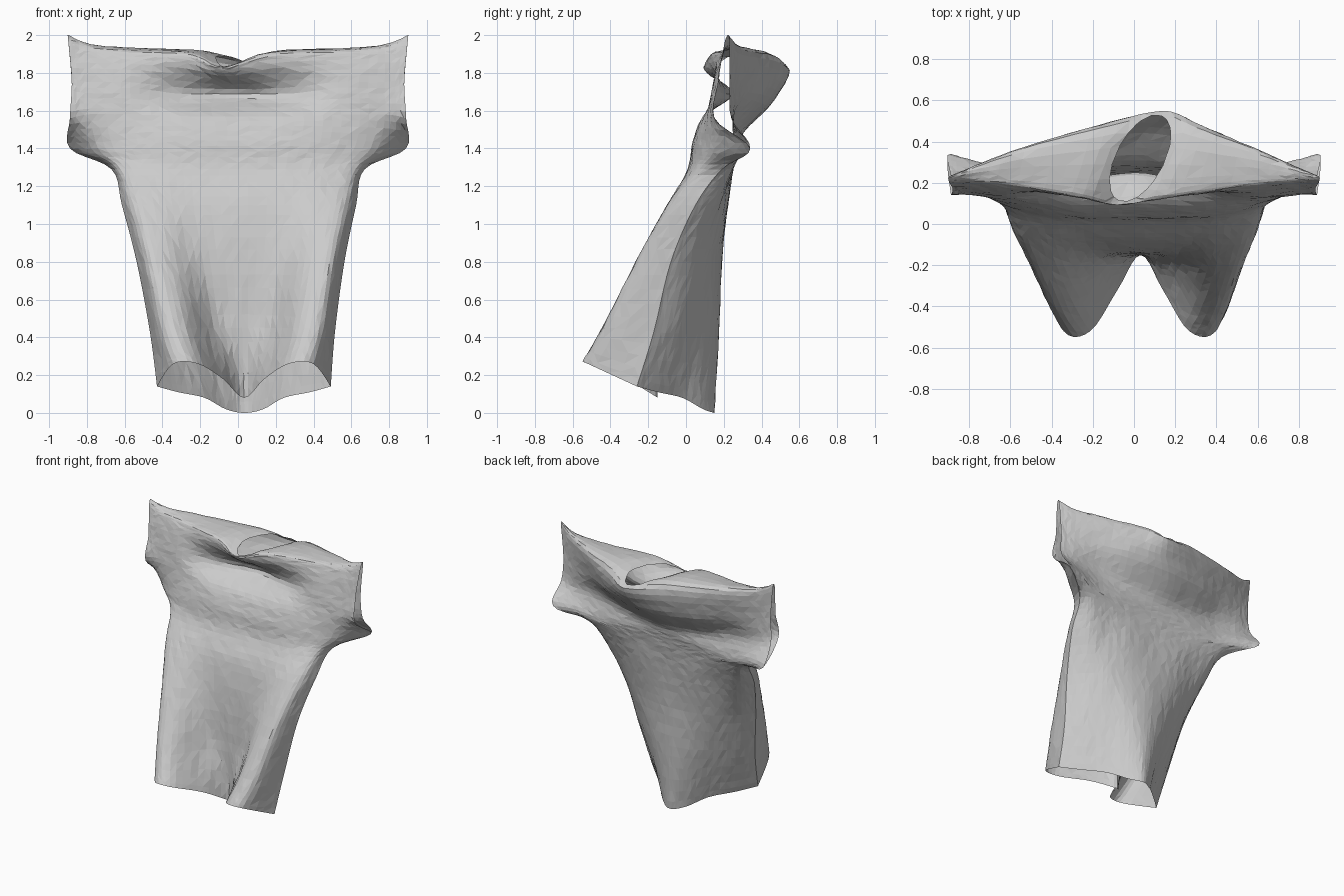
import bpy, bmesh, random
from mathutils import Vector

random.seed(4)
STEPS = 5            # mesh steps between control points
SLEEVE_ROW = 5       # control row where the sleeve underside ends

cube = bpy.data.objects.get("Cube")
if cube:
    bpy.data.objects.remove(cube)

# Half cross-sections from the centre line to the side seam.
front_body = [
    [(0, -.15, .08), (.11, -.32, .18), (.24, -.52, .26), (.37, -.52, .26), (.46, -.26, .14)],
    [(0, -.15, .45), (.15, -.2, .45), (.3, -.42, .45), (.43, -.41, .45), (.49, -.17, .43)],
    [(0, -.13, .8), (.2, -.15, .8), (.37, -.25, .8), (.49, -.25, .8), (.55, -.08, .8)],
    [(0, -.08, 1.1), (.24, -.08, 1.1), (.42, -.1, 1.1), (.56, -.08, 1.1), (.62, .05, 1.1)],
    [(0, .01, 1.29), (.25, .01, 1.29), (.45, .02, 1.29), (.62, .07, 1.29), (.67, .19, 1.29)],
]
front_yoke = [
    [(0, .04, 1.44), (.28, .04, 1.44), (.53, .07, 1.42), (.74, .15, 1.4), (.89, .34, 1.4)],
    [(0, .1, 1.57), (.3, .09, 1.57), (.55, .11, 1.58), (.78, .14, 1.58), (.89, .15, 1.56)],
    [(0, .25, 1.69), (.28, .2, 1.69), (.55, .14, 1.72), (.78, .16, 1.72), (.88, .17, 1.74)],
    [(0, .11, 1.8), (.22, .13, 1.85), (.55, .17, 1.87), (.78, .19, 1.88), (.89, .19, 1.88)],
    [(0, .14, 1.84), (.2, .17, 1.91), (.55, .21, 1.92), (.78, .22, 1.94), (.9, .21, 1.98)],
]
back_yoke = [
    [(0, .53, 1.84), (.22, .47, 1.89), (.55, .37, 1.91), (.78, .28, 1.93), (.9, .23, 1.98)],
    [(0, .47, 1.66), (.3, .42, 1.68), (.55, .33, 1.7), (.78, .26, 1.72), (.88, .23, 1.74)],
    [(0, .31, 1.49), (.3, .28, 1.5), (.55, .25, 1.53), (.78, .25, 1.54), (.89, .24, 1.56)],
    [(0, .27, 1.39), (.3, .27, 1.38), (.55, .27, 1.37), (.74, .3, 1.4), (.89, .34, 1.4)],
]
back_body = [
    [(0, .25, 1.29), (.25, .25, 1.29), (.45, .25, 1.29), (.61, .24, 1.29), (.67, .19, 1.29)],
    [(0, .22, 1.1), (.22, .22, 1.1), (.39, .19, 1.1), (.54, .15, 1.1), (.62, .05, 1.1)],
    [(0, .19, .8), (.19, .17, .8), (.34, .12, .8), (.47, .03, .8), (.55, -.08, .8)],
    [(0, .175, .42), (.14, .14, .42), (.28, .04, .42), (.4, -.06, .42), (.49, -.17, .43)],
    [(0, .15, 0), (.1, .09, .02), (.21, -.02, .08), (.35, -.15, .11), (.46, -.26, .14)],
]


def smooth_path(points):
    """Catmull-Rom curve through the points, sampled evenly."""
    result = []
    last = len(points) - 1
    for i in range(last):
        a, b = points[max(i - 1, 0)], points[i]
        c, d = points[i + 1], points[min(i + 2, last)]
        for k in range(STEPS):
            t = k / STEPS
            result.append(b + (c - a) * (t / 2)
                          + (a * 2 - b * 5 + c * 4 - d) * (t * t / 2)
                          + (b * 3 - a - c * 3 + d) * (t ** 3 / 2))
    result.append(points[last].copy())
    return result


def full_section(half):
    """Mirror a half section across the centre line."""
    right = [Vector((-x, y, z)) for x, y, z in reversed(half[1:])]
    return smooth_path(right + [Vector(p) for p in half])


def twist(p):
    """Hem hangs to one side; the neckline is pulled askew."""
    hem = max(0, 1 - p.z / 1.3) * .035
    collar = min(1, max(0, (p.z - 1.55) / .15))
    return hem + collar * (p.y - .26) * .5 * max(0, 1 - abs(p.x) / .85)


# Cloth grid running up the front, over the shoulders and down the back
sections = [full_section(s) for s in front_body + front_yoke + back_yoke + back_body]
columns = [smooth_path(list(column)) for column in zip(*sections)]
col_count, row_count = len(columns), len(columns[0])

bm = bmesh.new()
grid = []
for i in range(row_count):
    mirror_row = row_count - 1 - i
    row = []
    for j in range(col_count):
        side_seam = j in (0, col_count - 1)
        if side_seam and mirror_row <= SLEEVE_ROW * STEPS:
            row.append(grid[mirror_row][j])      # sew the side seam
            continue
        p = columns[j][i].copy()
        p.x += twist(p)
        if 0 < i < row_count - 1 and not side_seam:
            p += Vector([random.uniform(-1, 1) for _ in range(3)]) * .002
        row.append(bm.verts.new(p))
    grid.append(row)

# Slanted oval neck opening
neck_centre = Vector((.03, .32))
long_axis = Vector((.47, .88)).normalized()
short_axis = Vector((long_axis.y, -long_axis.x))
neck_length, neck_width = .23, .115


def neck_distance(p):
    offset = p.xy - neck_centre
    return Vector((offset.dot(long_axis) / neck_length,
                   offset.dot(short_axis) / neck_width)).length


ridge = (len(front_body) + len(front_yoke) - 1) * STEPS
for i in range(row_count - 1):
    for j in range(col_count - 1):
        corners = [grid[i][j], grid[i][j + 1], grid[i + 1][j + 1], grid[i + 1][j]]
        centre = sum((v.co for v in corners), Vector()) / 4
        on_shoulder = ridge - 2 <= i < ridge + STEPS
        if on_shoulder and neck_distance(centre) < 1:
            continue
        if random.random() < .5:
            corners = corners[1:] + corners[:1]
        a, b, c, d = corners
        bm.faces.new((a, b, c))
        bm.faces.new((a, c, d))

bmesh.ops.delete(bm, geom=[v for v in bm.verts if not v.link_faces], context='VERTS')

# Pull the neck edge onto the oval
for v in bm.verts:
    if v.is_boundary and abs(v.co.x) < .35 and v.co.z > 1.7:
        scale = neck_distance(v.co)
        if scale > .1:
            v.co.xy = neck_centre + (v.co.xy - neck_centre) / scale

mesh = bpy.data.meshes.new("shirt")
bm.to_mesh(mesh)
bm.free()
shirt = bpy.data.objects.new("shirt", mesh)
bpy.context.collection.objects.link(shirt)

# Plain cloth colour
cloth = bpy.data.materials.new("light grey cloth")
cloth.use_nodes = True
colour = (.6, .6, .6, 1)
cloth.diffuse_color = colour
cloth.node_tree.nodes["Principled BSDF"].inputs["Base Color"].default_value = colour
mesh.materials.append(cloth)
